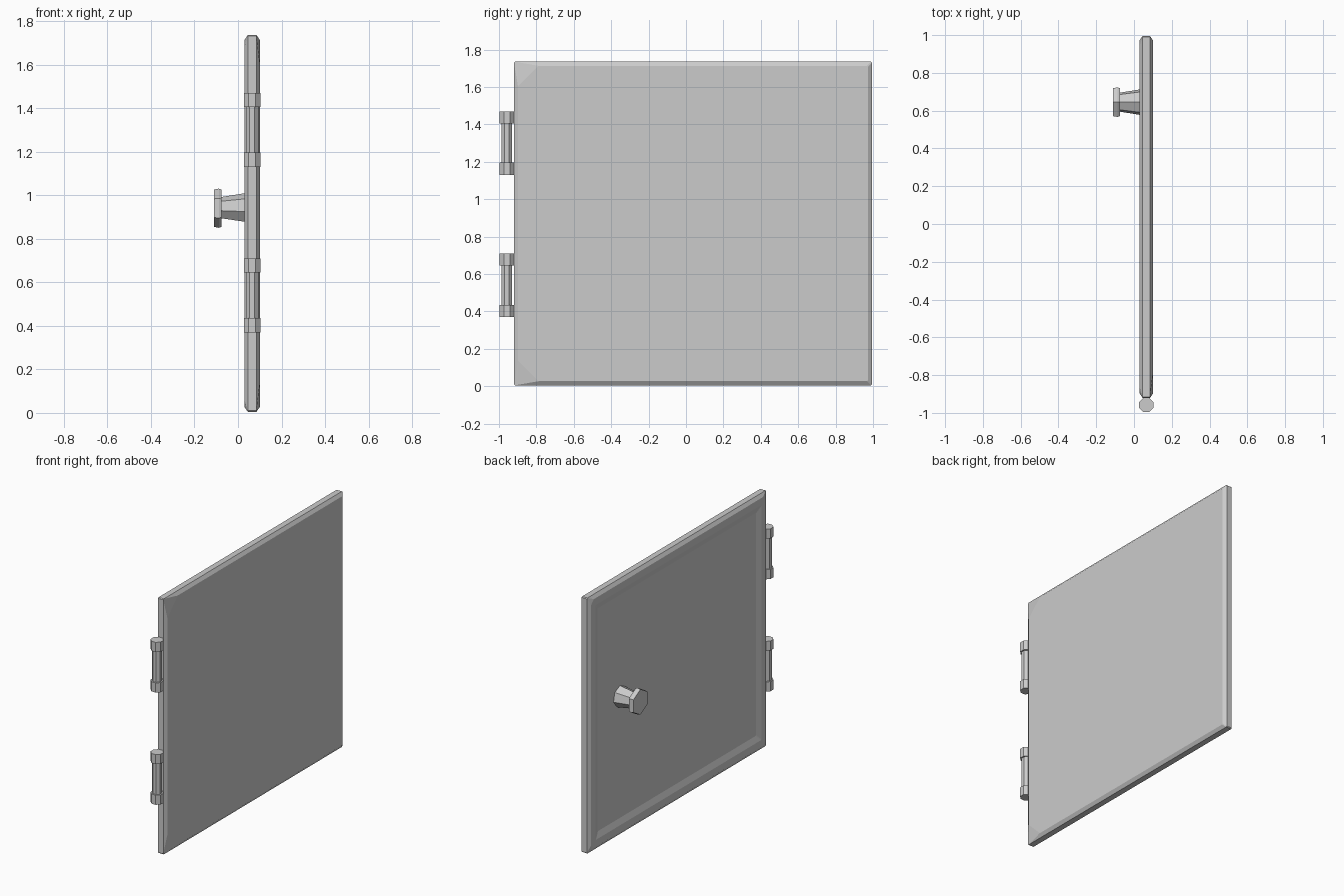
import bpy, bmesh, math
from mathutils import Matrix, Vector

old = bpy.data.objects.get("Cube")
if old:
    bpy.data.objects.remove(old, do_unlink=True)

grey = bpy.data.materials.new("plain grey")
grey.use_nodes = True
GREY = (0.6, 0.6, 0.6, 1)
grey.diffuse_color = GREY
grey.node_tree.nodes["Principled BSDF"].inputs["Base Color"].default_value = GREY


def loft(name, rings):
    """Join equal-length rings of points into a closed, flat-shaded solid."""
    bm = bmesh.new()
    loops = [[bm.verts.new(p) for p in ring] for ring in rings]
    n = len(loops[0])
    for a, b in zip(loops, loops[1:]):
        for i in range(n):
            j = (i + 1) % n
            bm.faces.new((a[i], a[j], b[j], b[i]))
    bm.faces.new(loops[0][::-1])
    bm.faces.new(loops[-1])
    bmesh.ops.recalc_face_normals(bm, faces=bm.faces)
    mesh = bpy.data.meshes.new(name)
    bm.to_mesh(mesh)
    bm.free()
    mesh.materials.append(grey)
    obj = bpy.data.objects.new(name, mesh)
    bpy.context.collection.objects.link(obj)
    return obj


def panel_ring(x, inset, hinge_cut=0.005, latch_cut=0.005):
    """Door outline at depth x, with its corners cut off."""
    y0, y1 = -0.92 + inset, 0.995 - inset
    z0, z1 = 0.005 + inset, 1.735 - inset
    h, c = hinge_cut, latch_cut
    return [(x, y0 + h, z0), (x, y1 - c, z0), (x, y1, z0 + c), (x, y1, z1 - c),
            (x, y1 - c, z1), (x, y0 + h, z1), (x, y0, z1 - h), (x, y0, z0 + h)]


def turned(name, centre, axis, profile, sides, turn=0.0):
    """Faceted round part: profile holds (distance along axis, radius)."""
    rot = Vector((0, 0, 1)).rotation_difference(Vector(axis)).to_matrix()
    rings = []
    for d, r in profile:
        ring = []
        for i in range(sides):
            a = turn + math.tau * i / sides
            ring.append(Vector(centre) + rot @ Vector((r * math.cos(a), r * math.sin(a), d)))
        rings.append(ring)
    return loft(name, rings)


# Door slab: recessed inner panel, frame, chamfered edges, flat outer face
loft("door_panel", [
    panel_ring(0.043, 0.11),
    panel_ring(0.030, 0.07),
    panel_ring(0.030, 0.022, 0.03, 0.03),
    panel_ring(0.045, 0.0),
    panel_ring(0.085, 0.0),
    panel_ring(0.100, 0.022, 0.11),
])

# Hinges: slim pin with a wider collar at each end
for label, z0, z1 in (("lower", 0.37, 0.71), ("upper", 1.13, 1.47)):
    turned(label + "_hinge", (0.065, -0.958, 0), (0, 0, 1),
           [(z0, 0.041), (z0 + 0.065, 0.041), (z0 + 0.065, 0.031),
            (z1 - 0.065, 0.031), (z1 - 0.065, 0.041), (z1, 0.041)],
           8, math.pi / 8)

# Knob: tapered stem and a flat six-sided head
turned("knob_stem", (0.05, 0.645, 0.94), (-1, 0, 0),
       [(0, 0.072), (0.135, 0.05)], 7)
turned("knob_head", (0, 0.645, 0.94), (-1, 0, 0),
       [(0.075, 0.085), (0.088, 0.09), (0.11, 0.086)], 6)
